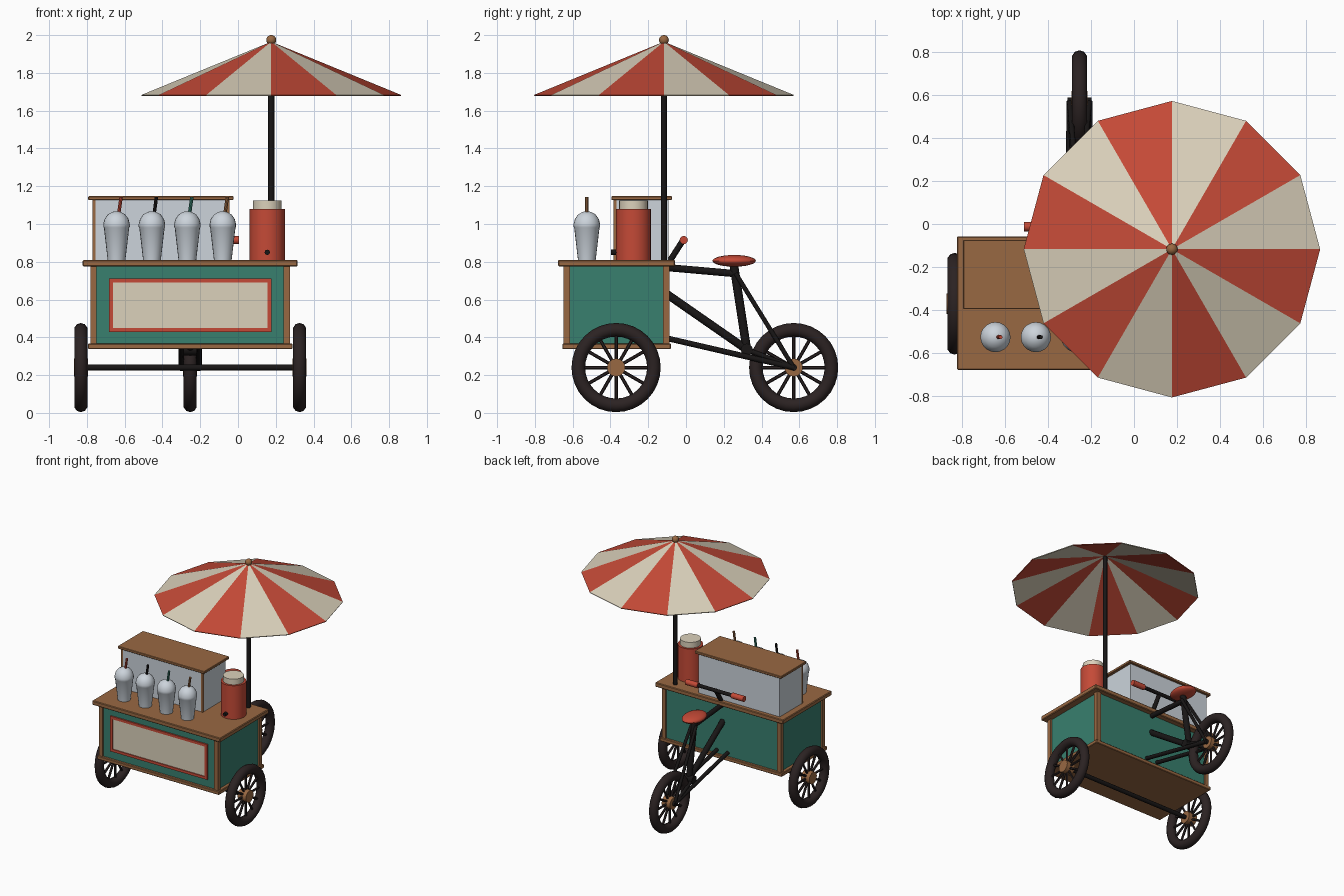
import bpy, bmesh, math
from mathutils import Vector

if "Cube" in bpy.data.objects:
    bpy.data.objects.remove(bpy.data.objects["Cube"])


def material(name, r, g, b):
    m = bpy.data.materials.new(name)
    lin = [c / 12.92 if c <= 0.04045 else ((c + 0.055) / 1.055) ** 2.4 for c in (r, g, b)]
    m.diffuse_color = (*lin, 1)
    m.use_nodes = True
    m.node_tree.nodes["Principled BSDF"].inputs["Base Color"].default_value = m.diffuse_color
    return m


RED = material("red paint", 0.77, 0.29, 0.215)
CREAM = material("cream", 0.86, 0.82, 0.735)
GREEN = material("green paint", 0.22, 0.50, 0.435)
WOOD = material("wood", 0.60, 0.41, 0.26)
RUBBER = material("dark rubber", 0.17, 0.135, 0.135)
METAL = material("black metal", 0.095, 0.085, 0.085)
GLASS = material("pale glass", 0.80, 0.83, 0.86)


def finish(name, bm, mats, smooth=False):
    bmesh.ops.recalc_face_normals(bm, faces=bm.faces[:])
    me = bpy.data.meshes.new(name)
    bm.to_mesh(me)
    bm.free()
    for m in mats:
        me.materials.append(m)
    ob = bpy.data.objects.new(name, me)
    bpy.context.collection.objects.link(ob)
    if smooth:
        bpy.ops.object.select_all(action='DESELECT')
        ob.select_set(True)
        bpy.context.view_layer.objects.active = ob
        bpy.ops.object.shade_smooth_by_angle(angle=math.radians(40))
    return ob


def box(name, x, y, z, mat, bevel=0):
    """Box from (min, max) pairs."""
    bm = bmesh.new()
    bmesh.ops.create_cube(bm, size=1)
    for v in bm.verts:
        v.co = [(a + b) / 2 + c * (b - a) for (a, b), c in zip((x, y, z), v.co)]
    if bevel:
        bmesh.ops.bevel(bm, geom=bm.edges[:], offset=bevel, segments=1, affect='EDGES')
    return finish(name, bm, [mat])


def add_rod(bm, a, b, r, sides):
    a, b = Vector(a), Vector(b)
    ret = bmesh.ops.create_cone(bm, cap_ends=True, segments=sides, radius1=r, radius2=r,
                                depth=(b - a).length)
    q = (b - a).to_track_quat('Z', 'Y')
    for v in ret['verts']:
        v.co = q @ v.co + (a + b) / 2


def rod(name, a, b, r, mat, sides=12):
    bm = bmesh.new()
    add_rod(bm, a, b, r, sides)
    return finish(name, bm, [mat], True)


def lathe(name, profile, loc, mat, sides=20, axis='Z', closed=False):
    """Revolve (radius, height) points about z, or about x."""
    bm = bmesh.new()
    rings = []
    for r, h in profile:
        ring = []
        for i in range(sides):
            t = 2 * math.pi * i / sides
            c, s = r * math.cos(t), r * math.sin(t)
            p = (c, s, h) if axis == 'Z' else (h, c, s)
            ring.append(bm.verts.new(Vector(p) + Vector(loc)))
        rings.append(ring)
    pairs = list(zip(rings, rings[1:]))
    if closed:
        pairs.append((rings[-1], rings[0]))
    else:
        bm.faces.new(rings[0])
        bm.faces.new(rings[-1])
    for a, b in pairs:
        for i in range(sides):
            j = (i + 1) % sides
            bm.faces.new((a[i], a[j], b[j], b[i]))
    return finish(name, bm, [mat], True)


def ellipsoid(name, loc, radii, mat):
    bm = bmesh.new()
    bmesh.ops.create_uvsphere(bm, u_segments=20, v_segments=12, radius=1)
    for v in bm.verts:
        v.co = [l + c * r for l, c, r in zip(loc, v.co, radii)]
    return finish(name, bm, [mat], True)


CX = -0.253  # centre line of the cart

# Cart body
box("cart_body", (-0.768, 0.262), (-0.635, -0.1), (0.36, 0.78), GREEN)
box("counter", (-0.822, 0.316), (-0.677, -0.058), (0.775, 0.81), WOOD, 0.005)
box("base_board", (-0.795, 0.289), (-0.655, -0.08), (0.338, 0.367), WOOD, 0.004)
for px in (-0.782, 0.242):
    for py in (-0.648, -0.121):
        box("corner_post", (px, px + 0.034), (py, py + 0.034), (0.36, 0.78), WOOD)

# Front sign: raised red border around a cream plate
box("sign_plate", (-0.67, 0.164), (-0.639, -0.63), (0.44, 0.70), CREAM)
for z in (0.428, 0.69):
    box("sign_border", (-0.684, 0.178), (-0.646, -0.63), (z, z + 0.021), RED)
for x in (-0.684, 0.157):
    box("sign_border", (x, x + 0.021), (-0.646, -0.63), (0.449, 0.69), RED)

# Display case
box("display_case", (-0.768, -0.046), (-0.38, -0.092), (0.805, 1.13), GLASS)
box("case_lid", (-0.793, -0.024), (-0.395, -0.074), (1.127, 1.147), WOOD, 0.003)
for x in (-0.770, -0.060):
    box("case_post", (x, x + 0.016), (-0.383, -0.367), (0.805, 1.13), WOOD)

# Domed cups with straws
CUP = [(0.047, 0.81), (0.067, 0.98), (0.07, 0.985), (0.07, 1.0), (0.064, 1.025),
       (0.047, 1.05), (0.022, 1.064), (0.006, 1.067)]
for i, mat in enumerate((RED, METAL, GREEN, WOOD)):
    x = -0.643 + i * 0.1875
    lathe("cup", CUP, (x, -0.525, 0), GLASS, 20)
    rod("straw", (x + 0.008, -0.525, 1.03), (x + 0.024, -0.525, 1.143), 0.009, mat, 8)

# Drink canister
CAN = (0.155, -0.278, 0)
lathe("canister", [(0.093, 0.808), (0.093, 1.08)], CAN, RED, 24)
lathe("canister_lid", [(0.076, 1.075), (0.076, 1.125)], CAN, CREAM, 24)
rod("tap", (0.155, -0.36, 0.85), (0.155, -0.396, 0.85), 0.014, METAL)

# Umbrella: twelve flat panels in alternating colours
UX, UY, UR = 0.176, -0.117, 0.688
bm = bmesh.new()
tip = bm.verts.new((UX, UY, 1.965))
rim = [bm.verts.new((UX + UR * math.cos(math.pi * i / 6), UY + UR * math.sin(math.pi * i / 6), 1.683))
       for i in range(12)]
for i in range(12):
    bm.faces.new((tip, rim[i], rim[(i + 1) % 12])).material_index = i % 2
canopy = finish("umbrella_canopy", bm, [CREAM, RED])
solid = canopy.modifiers.new("thickness", 'SOLIDIFY')
solid.thickness = 0.006
rod("umbrella_pole", (UX, UY, 0.8), (UX, UY, 1.96), 0.016, METAL)
ellipsoid("umbrella_knob", (UX, UY, 1.974), (0.026, 0.026, 0.026), WOOD)

# Wheels
WZ = 0.24
TYRE = [(0.2 + 0.036 * math.cos(t), 0.036 * math.sin(t))
        for t in (2 * math.pi * k / 10 for k in range(10))]


def wheel(x, y):
    lathe("tyre", TYRE, (x, y, WZ), RUBBER, 32, 'X', True)
    rod("hub", (x - 0.037, y, WZ), (x + 0.037, y, WZ), 0.048, WOOD, 16)
    bm = bmesh.new()
    for k in range(12):
        t = math.pi * k / 6
        d = Vector((0, math.cos(t), math.sin(t)))
        c = Vector((x, y, WZ))
        add_rod(bm, c + d * 0.03, c + d * 0.18, 0.009, 6)
    finish("spokes", bm, [RUBBER])


FY, RY = -0.37, 0.57
wheel(-0.832, FY)
wheel(0.326, FY)
wheel(CX, RY)
rod("front_axle", (-0.84, FY, WZ), (0.334, FY, WZ), 0.016, METAL)
rod("rear_axle", (CX - 0.055, RY, WZ), (CX + 0.055, RY, WZ), 0.018, METAL)

# Cycle frame: single tubes on the centre line, paired tubes beside the wheel
for name, a, b, r in (
        ("top_tube", (-0.11, 0.77), (0.265, 0.737), 0.019),
        ("down_tube", (-0.11, 0.635), (0.322, 0.335), 0.022),
        ("seat_tube", (0.252, 0.79), (0.322, 0.335), 0.023),
        ("handlebar_stem", (-0.095, 0.79), (-0.015, 0.915), 0.016)):
    rod(name, (CX, *a), (CX, *b), r, METAL)
for s in (-1, 1):
    end = (CX + s * 0.046, RY, WZ)
    rod("lower_rail", (CX + s * 0.048, -0.1, 0.395), end, 0.015, METAL)
    rod("chain_stay", (CX + s * 0.03, 0.322, 0.335), end, 0.013, METAL)
    rod("seat_stay", (CX + s * 0.02, 0.262, 0.74), end, 0.012, METAL)
    rod("grip", (CX + s * 0.15, -0.012, 0.915), (CX + s * 0.257, -0.012, 0.915), 0.022, RED)
rod("crank_shell", (CX - 0.045, 0.322, 0.335), (CX + 0.045, 0.322, 0.335), 0.032, METAL)
rod("handlebar", (CX - 0.2, -0.012, 0.915), (CX + 0.2, -0.012, 0.915), 0.014, METAL)
ellipsoid("saddle", (CX, 0.255, 0.805), (0.08, 0.115, 0.031), RED)
